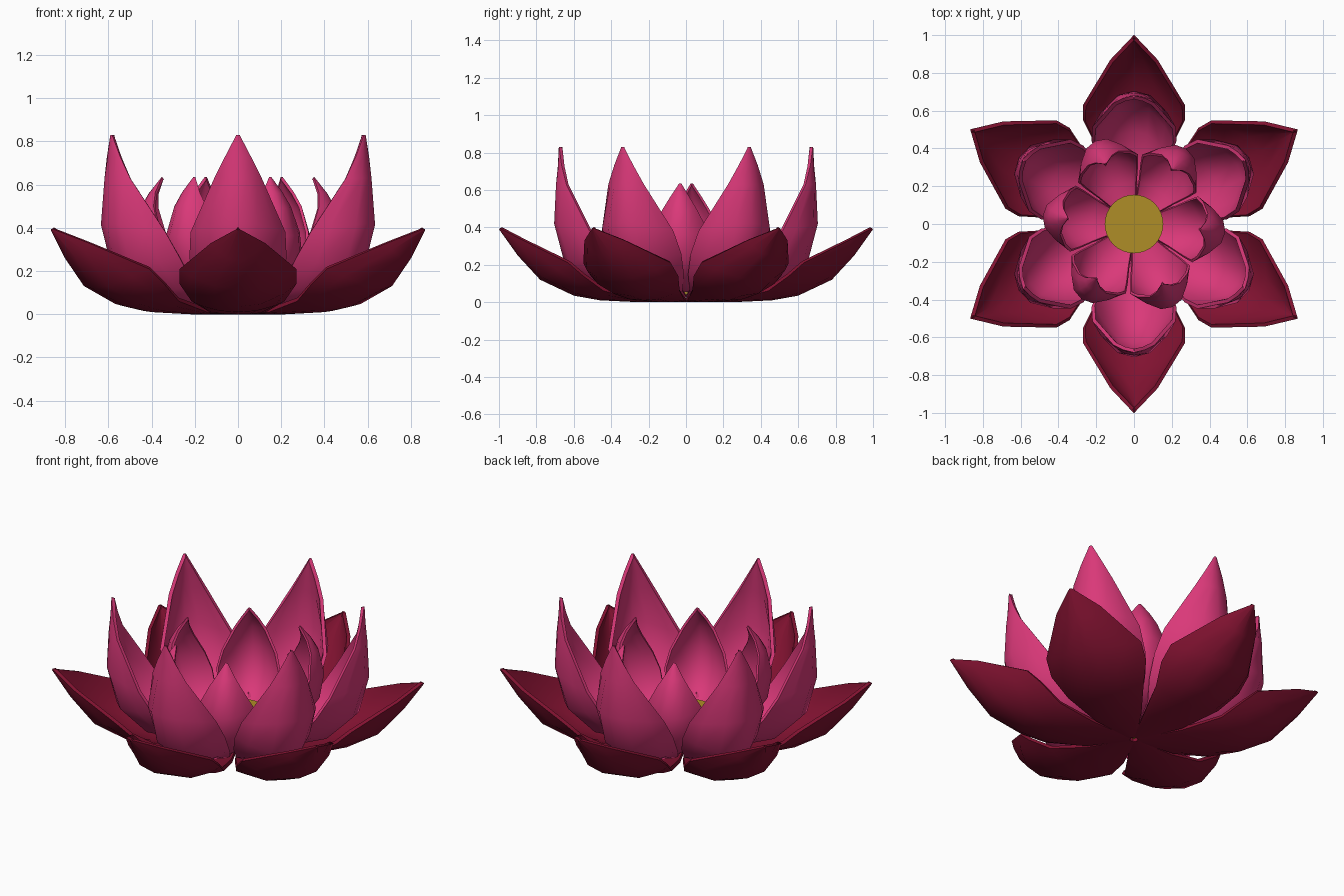
import bpy, math

if "Cube" in bpy.data.objects:
    bpy.data.objects.remove(bpy.data.objects["Cube"])


def material(name, rgb):
    m = bpy.data.materials.new(name)
    m.diffuse_color = (*rgb, 1)
    m.use_nodes = True
    m.node_tree.nodes["Principled BSDF"].inputs["Base Color"].default_value = m.diffuse_color
    return m


crimson = material("crimson", (0.22, 0.006, 0.03))
pink = material("pink", (0.70, 0.04, 0.19))
gold = material("gold", (0.43, 0.27, 0.02))

COLS = (-1, -0.8, -0.4, 0, 0.4, 0.8, 1)


def petal_ring(name, rows, start, mat, thick):
    """Cupped petal lofted from rows (mid r, mid z, edge r, edge z, half width), repeated six times."""
    verts, faces = [], []
    for rc, zc, re, ze, w in rows:
        for u in COLS:
            f = abs(u) ** 2.3
            verts.append((rc + (re - rc) * f, w * u, zc + (ze - zc) * f))
    n = len(COLS)
    for i in range(len(rows) - 1):
        for j in range(n - 1):
            a = i * n + j
            faces.append((a, a + 1, a + n + 1, a + n))
    mesh = bpy.data.meshes.new(name)
    mesh.from_pydata(verts, [], faces)
    mesh.materials.append(mat)
    first = bpy.data.objects.new(name + "_1", mesh)
    bpy.context.collection.objects.link(first)
    bpy.ops.object.select_all(action='DESELECT')
    bpy.context.view_layer.objects.active = first
    first.select_set(True)
    # thickness grows toward the inside of the cup
    sol = first.modifiers.new("thickness", 'SOLIDIFY')
    sol.thickness = thick
    sol.offset = -1
    bpy.ops.object.modifier_apply(modifier=sol.name)
    bpy.ops.object.shade_smooth_by_angle(angle=math.radians(40))
    first.rotation_euler.z = math.radians(start)
    for k in range(1, 6):
        o = bpy.data.objects.new(f"{name}_{k + 1}", first.data)
        o.rotation_euler.z = math.radians(start + 60 * k)
        bpy.context.collection.objects.link(o)


# outer spreading petals
petal_ring("outer_petal", [
    (0.02, 0.00, 0.02, 0.00, 0.02),
    (0.25, 0.00, 0.24, 0.01, 0.13),
    (0.46, 0.01, 0.44, 0.06, 0.215),
    (0.60, 0.035, 0.55, 0.14, 0.27),
    (0.78, 0.12, 0.63, 0.21, 0.27),
    (0.90, 0.25, 0.87, 0.33, 0.125),
    (1.00, 0.39, 0.995, 0.395, 0.006)], 30, crimson, 0.02)

# tall middle petals
petal_ring("middle_petal", [
    (0.06, 0.025, 0.06, 0.025, 0.04),
    (0.30, 0.03, 0.28, 0.06, 0.14),
    (0.50, 0.07, 0.36, 0.15, 0.195),
    (0.65, 0.21, 0.44, 0.26, 0.225),
    (0.705, 0.42, 0.515, 0.38, 0.22),
    (0.695, 0.63, 0.64, 0.63, 0.11),
    (0.685, 0.73, 0.665, 0.73, 0.06),
    (0.68, 0.83, 0.678, 0.83, 0.008)], 30, pink, 0.02)

# small inner petals, tips curling inward
petal_ring("inner_petal", [
    (0.06, 0.05, 0.06, 0.05, 0.04),
    (0.22, 0.055, 0.20, 0.08, 0.11),
    (0.36, 0.10, 0.28, 0.17, 0.155),
    (0.455, 0.22, 0.325, 0.28, 0.175),
    (0.485, 0.36, 0.355, 0.38, 0.15),
    (0.455, 0.49, 0.385, 0.50, 0.09),
    (0.415, 0.56, 0.38, 0.565, 0.05),
    (0.355, 0.635, 0.353, 0.635, 0.006)], -5, pink, 0.014)

# flat golden flower centre
bpy.ops.mesh.primitive_cylinder_add(vertices=32, radius=0.155, depth=0.15, location=(0, 0, 0.115))
centre = bpy.context.object
centre.name = "flower_centre"
centre.data.materials.append(gold)
bpy.ops.object.shade_smooth_by_angle(angle=math.radians(40))
